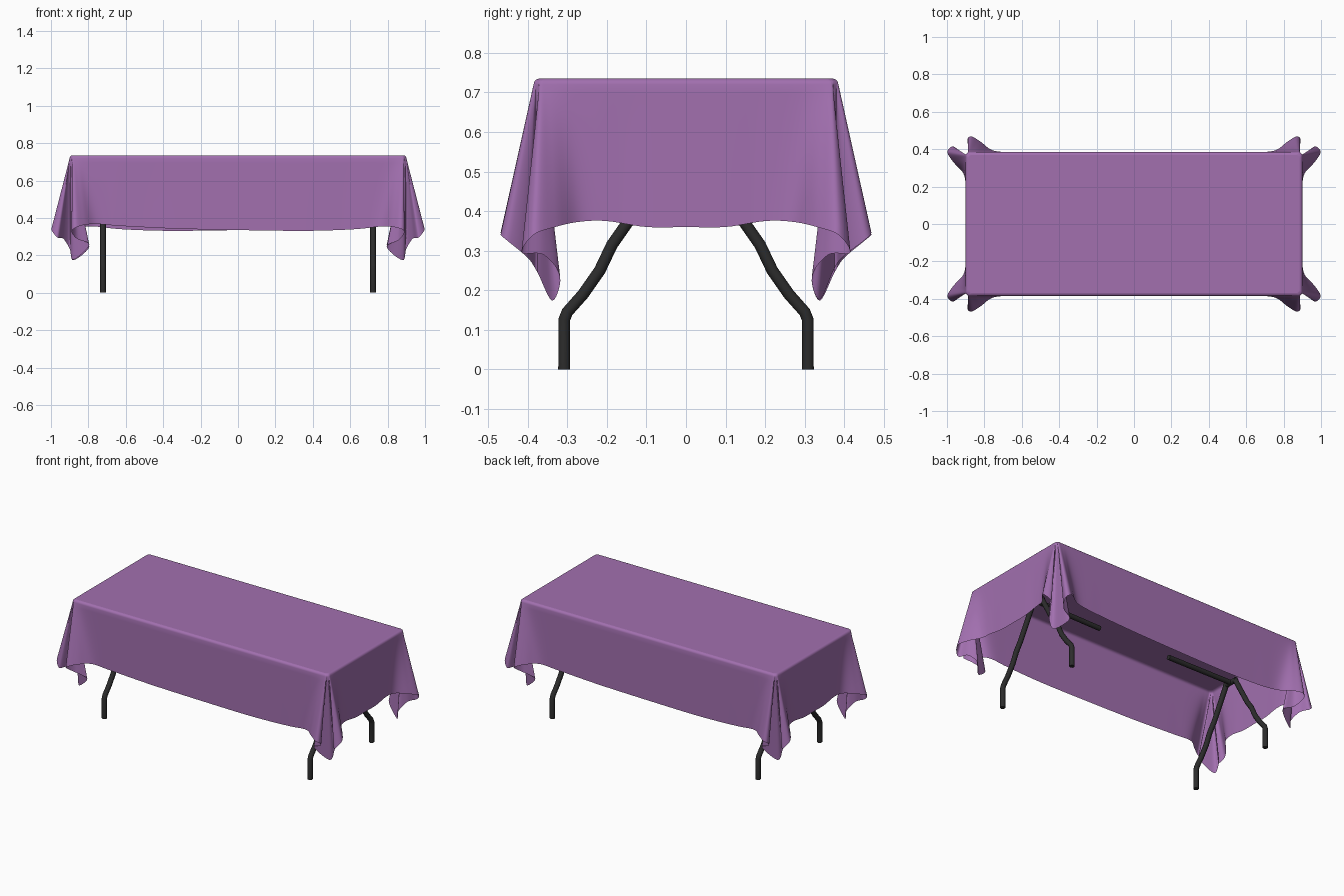
import bpy
import math
from mathutils import Vector

cube = bpy.data.objects.get("Cube")
if cube:
    bpy.data.objects.remove(cube, do_unlink=True)

TOP = 0.735      # table height
ROUND = 0.015    # rounding of the top edge
ROWS = 14        # rows down the hanging cloth
STEPS = 6        # samples between control points


def make_material(name, color, rough):
    mat = bpy.data.materials.new(name)
    mat.use_nodes = True
    mat.diffuse_color = color
    bsdf = mat.node_tree.nodes["Principled BSDF"]
    bsdf.inputs["Base Color"].default_value = color
    bsdf.inputs["Roughness"].default_value = rough
    return mat


purple = make_material("purple cloth", (0.36, 0.16, 0.43, 1), 0.8)
black = make_material("black metal", (0.025, 0.025, 0.025, 1), 0.5)


def smooth(obj, angle):
    bpy.ops.object.select_all(action="DESELECT")
    obj.select_set(True)
    bpy.context.view_layer.objects.active = obj
    bpy.ops.object.shade_smooth_by_angle(angle=math.radians(angle))


def spline(points):
    """Sample a Catmull-Rom curve through the points."""
    pts = [Vector(p) for p in points]
    pts = [pts[0]] + pts + [pts[-1]]
    out = []
    for a, b, c, d in zip(pts, pts[1:], pts[2:], pts[3:]):
        for k in range(STEPS):
            t = k / STEPS
            out.append(0.5 * (2 * b + (c - a) * t
                              + (2 * a - 5 * b + 4 * c - d) * t ** 2
                              + (3 * b - a - 3 * c + d) * t ** 3))
    return out + [pts[-1]]


def mirror_ring(quarter):
    """Turn a quarter outline into a closed ring of four mirrored quarters."""
    ring = []
    for sx, sy, flip in ((1, 1, 0), (1, -1, 1), (-1, -1, 0), (-1, 1, 1)):
        part = [Vector((p.x * sx, p.y * sy, p.z)) for p in quarter]
        ring += (part[::-1] if flip else part)[:-1]
    return ring


# Quarter of the hem: long panel, fold, hanging tip, fold, end panel
hem_quarter = [
    (0, .385, .335), (.35, .385, .337), (.62, .385, .348), (.75, .392, .36),
    (.82, .44, .358), (.868, .468, .345), (.89, .45, .325), (.86, .40, .285),
    (.795, .375, .25), (.88, .338, .175), (.90, .318, .235), (.935, .36, .29),
    (.965, .415, .295), (.998, .385, .34), (.965, .33, .36), (.912, .27, .373),
    (.90, .2, .375), (.90, .1, .36), (.90, 0, .36)]

# Matching points on the table edge; the folds gather at the corner
edge_xy = [
    (0, .385), (.35, .385), (.62, .385), (.80, .385), (.86, .385),
    (.88, .385), (.886, .384), (.889, .382), (.892, .380), (.894, .378),
    (.896, .376), (.898, .373), (.899, .370), (.90, .365), (.90, .345),
    (.90, .29), (.90, .2), (.90, .1), (.90, 0)]

hem = mirror_ring(spline(hem_quarter))
edge = mirror_ring(spline([(x, y, TOP) for x, y in edge_xy]))

# The long hems slope slightly, in opposite directions front and back
for p in hem:
    fade = max(0, 1 - (p.x / 0.9) ** 4)
    p.z += 0.018 * fade * p.x * p.y / 0.385

# Tablecloth: rounded top edge, then rows lofted down to the hem
rows = []
for k in range(3):
    a = math.radians(30 * k)
    inset, drop = ROUND * (1 - math.sin(a)), ROUND * (1 - math.cos(a))
    rows.append([Vector((p.x * (1 - inset / 0.9), p.y * (1 - inset / 0.385),
                         TOP - drop)) for p in edge])
for k in range(ROWS + 1):
    t = k / ROWS
    row = []
    for e, h in zip(edge, hem):
        p = e.lerp(h, t)
        p.z = (TOP - ROUND) * (1 - t) + h.z * t
        row.append(p)
    rows.append(row)

n = len(edge)
verts = [p for row in rows for p in row]
faces = [tuple(reversed(range(n)))]
for r in range(len(rows) - 1):
    for j in range(n):
        k = (j + 1) % n
        faces.append((r * n + j, r * n + k, (r + 1) * n + k, (r + 1) * n + j))
mesh = bpy.data.meshes.new("tablecloth")
mesh.from_pydata(verts, [], faces)
mesh.materials.append(purple)
cloth = bpy.data.objects.new("tablecloth", mesh)
bpy.context.collection.objects.link(cloth)
smooth(cloth, 60)
mesh.polygons[0].use_smooth = False


def tube(name, points, radius):
    """Round metal tube along a path."""
    curve = bpy.data.curves.new(name, "CURVE")
    curve.dimensions = "3D"
    curve.bevel_depth = radius
    curve.bevel_resolution = 3
    curve.use_fill_caps = True
    line = curve.splines.new("POLY")
    line.points.add(len(points) - 1)
    for p, co in zip(line.points, points):
        p.co = (*co, 1)
    curve.materials.append(black)
    obj = bpy.data.objects.new(name, curve)
    bpy.context.collection.objects.link(obj)
    bpy.ops.object.select_all(action="DESELECT")
    obj.select_set(True)
    bpy.context.view_layer.objects.active = obj
    bpy.ops.object.convert(target="MESH")
    smooth(bpy.context.object, 50)


# Bent folding legs, with a pivot and a brace at each end
leg_profile = [(.308, 0), (.308, .125), (.30, .145), (.26, .19), (.218, .25),
               (.187, .315), (.147, .372), (.04, .565)]
for sx, end in ((1, "left"), (-1, "right")):
    for sy, side in ((-1, "front"), (1, "back")):
        tube(f"{side}_{end}_leg",
             [(sx * .722, sy * y, z) for y, z in leg_profile], .0155)
    tube(f"{end}_pivot", [(sx * .722, -.05, .565), (sx * .722, .05, .565)], .0155)
    tube(f"{end}_brace", [(sx * .722, 0, .565), (sx * .257, 0, .56)], .0155)
